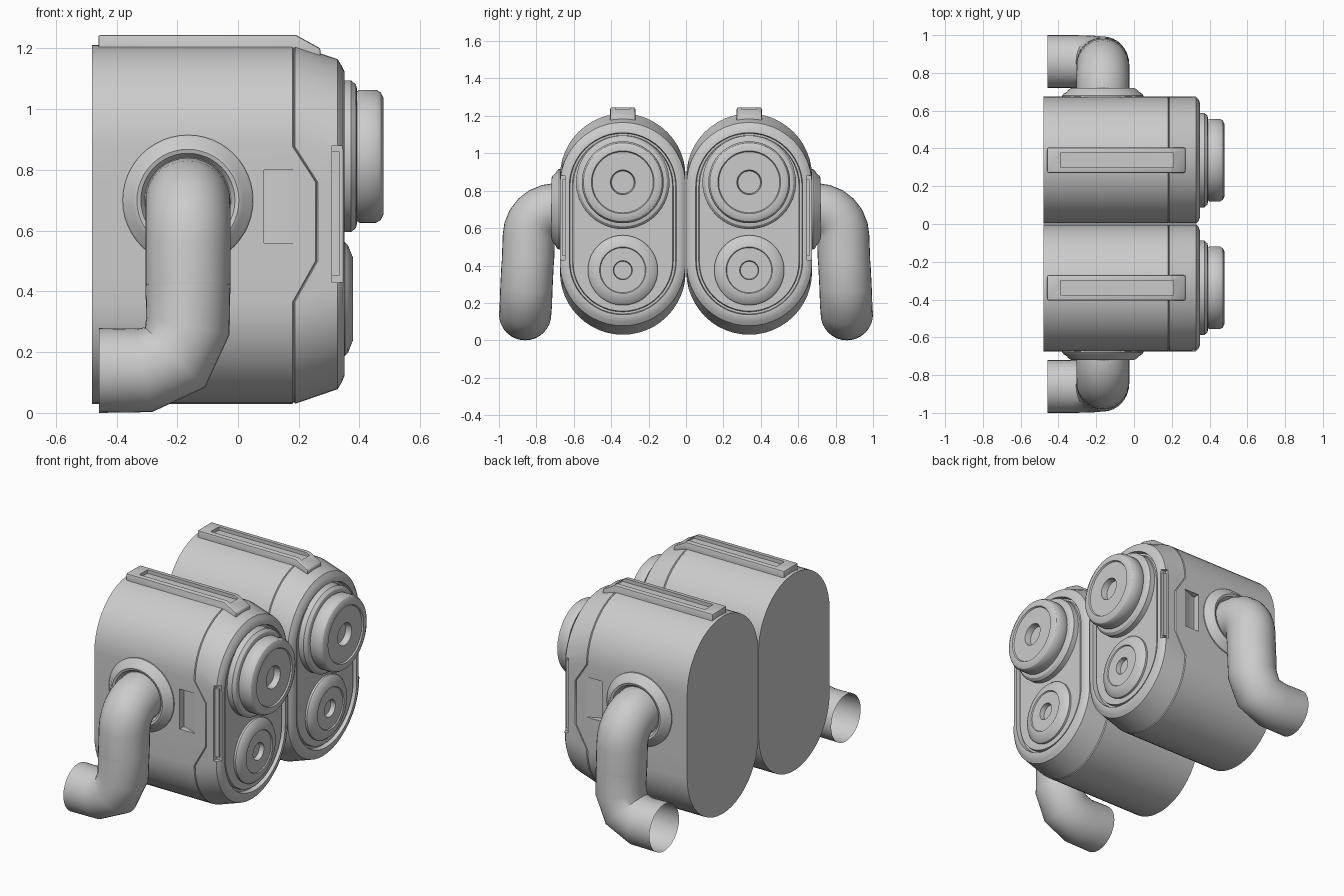
import bpy, bmesh
from math import sin, cos, pi, radians
from mathutils import Vector

if "Cube" in bpy.data.objects:
    bpy.data.objects.remove(bpy.data.objects["Cube"])

CY = 0.338   # y centre of one housing; everything is mirrored across y = 0


def make(name, bm):
    bmesh.ops.recalc_face_normals(bm, faces=bm.faces)
    me = bpy.data.meshes.new(name)
    bm.to_mesh(me)
    bm.free()
    ob = bpy.data.objects.new(name, me)
    bpy.context.collection.objects.link(ob)
    return ob


def skin(name, rings, cap_start=True, cap_end=True):
    """Join equal rings of points with quads."""
    bm = bmesh.new()
    vs = [[bm.verts.new(p) for p in r] for r in rings]
    n = len(vs[0])
    for a, b in zip(vs, vs[1:]):
        for i in range(n):
            j = (i + 1) % n
            bm.faces.new((a[i], a[j], b[j], b[i]))
    if cap_start:
        bm.faces.new(vs[0][::-1])
    if cap_end:
        bm.faces.new(vs[-1])
    return make(name, bm)


def revolve(name, profile, origin, axis, n=48, caps=(True, True)):
    """Profile of (distance along axis, radius) around the X or Y axis."""
    rings = []
    for d, r in profile:
        ring = []
        for i in range(n):
            a = 2 * pi * i / n
            u, v = r * cos(a), r * sin(a)
            off = (d, u, v) if axis == 'X' else (u, d, v)
            ring.append(Vector(origin) + Vector(off))
        rings.append(ring)
    return skin(name, rings, *caps)


def tube(name, path, side, r, n=32):
    """Open tube along a path that bends around the fixed side vector."""
    pts = [Vector(p) for p in path]
    side = Vector(side)
    rings = []
    for i, p in enumerate(pts):
        d1 = (p - pts[i - 1]).normalized() if i else Vector()
        d2 = (pts[i + 1] - p).normalized() if i < len(pts) - 1 else Vector()
        t = d1 + d2
        t = (t - side * t.dot(side)).normalized()
        up = side.cross(t)
        rings.append([p + r * (side * cos(a) + up * sin(a))
                      for a in (2 * pi * k / n for k in range(n))])
    return skin(name, rings, False, False)


def prism(name, outline, plane, lo, hi):
    """Extrude a 2D outline: plane 'XZ' along y, 'XY' along z."""
    def put(p, d):
        return (p[0], d, p[1]) if plane == 'XZ' else (p[0], p[1], d)
    return skin(name, [[put(p, lo) for p in outline], [put(p, hi) for p in outline]])


def box(name, x, y, z):
    return prism(name, [(x[0], z[0]), (x[1], z[0]), (x[1], z[1]), (x[0], z[1])], 'XZ', *y)


def apply_mod(ob, mod):
    bpy.context.view_layer.objects.active = ob
    bpy.ops.object.modifier_apply(modifier=mod.name)


def cut(ob, cutter):
    m = ob.modifiers.new("cut", 'BOOLEAN')
    m.operation, m.solver, m.object = 'DIFFERENCE', 'EXACT', cutter
    cutter.hide_render = True
    apply_mod(ob, m)
    bpy.data.objects.remove(cutter)


def finish(ob, angle=32):
    m = ob.modifiers.new("mirror", 'MIRROR')
    m.use_axis = (False, True, False)
    m.use_clip = m.use_mirror_merge = False
    apply_mod(ob, m)
    bpy.ops.object.select_all(action='DESELECT')
    ob.select_set(True)
    bpy.context.view_layer.objects.active = ob
    bpy.ops.object.shade_smooth_by_angle(angle=radians(angle))


def stadium(x, hw, top, bottom, jog=0.0, n=24):
    """Upright rounded slot; jog pushes the middle of the straight sides along x."""
    zt, zb = top - hw, bottom + hw
    arc = [(x, CY + hw * cos(pi * i / n), zt + hw * sin(pi * i / n)) for i in range(n + 1)]
    low = [(x, CY - hw * cos(pi * i / n), zb - hw * sin(pi * i / n)) for i in range(n + 1)]
    left = [(x + jog, CY - hw, 0.76), (x + jog, CY - hw, 0.50)]
    right = [(x + jog, CY + hw, 0.50), (x + jog, CY + hw, 0.76)]
    return arc + left + low + right


# Housing: shell, stepped seam groove, tapered front cap, recessed panel
housing = skin("housing", [
    stadium(-0.48, 0.336, 1.212, 0.03),
    stadium(0.180, 0.336, 1.212, 0.03, 0.075),
    stadium(0.184, 0.329, 1.205, 0.037, 0.075),
    stadium(0.188, 0.336, 1.212, 0.03, 0.075),
    stadium(0.328, 0.336, 1.165, 0.078),
    stadium(0.340, 0.325, 1.145, 0.098),
    stadium(0.350, 0.302, 1.125, 0.120),
    stadium(0.350, 0.286, 1.110, 0.137),
    stadium(0.322, 0.282, 1.106, 0.141),
    stadium(0.322, 0.270, 1.096, 0.152),
    stadium(0.340, 0.266, 1.092, 0.156)])
# Side pocket with a ramped floor, and the slot in the cap's outer rim
cut(housing, prism("pocket_cutter", [(0.085, 0.72), (0.085, 0.635), (0.10, 0.635),
                                     (0.188, 0.672), (0.188, 0.72)], 'XY', 0.56, 0.80))
cut(housing, box("slot_cutter", (0.31, 0.40), (0.648, 0.72), (0.43, 0.88)))
finish(housing)

# Slim bar inside the rim slot
finish(box("rim_bar", (0.30, 0.335), (0.63, 0.66), (0.45, 0.86)))

# Upper large lens
finish(revolve("large_lens", [
    (0.31, 0.250), (0.372, 0.250), (0.388, 0.236), (0.392, 0.222), (0.392, 0.214),
    (0.400, 0.219), (0.455, 0.219), (0.470, 0.210), (0.479, 0.192), (0.479, 0.168),
    (0.471, 0.163), (0.471, 0.066), (0.435, 0.060)], (0, CY, 0.845), 'X', 64))

# Lower small lens
finish(revolve("small_lens", [
    (0.31, 0.187), (0.352, 0.187), (0.362, 0.178), (0.379, 0.135), (0.379, 0.124),
    (0.373, 0.120), (0.373, 0.051), (0.345, 0.047)], (0, CY, 0.375), 'X', 64))

# Top rail with a shallow channel
rail = prism("top_rail", [(-0.46, 1.17), (-0.46, 1.245), (0.19, 1.245), (0.272, 1.200),
                          (0.272, 1.165)], 'XZ', CY - 0.067, CY + 0.067)
bev = rail.modifiers.new("bevel", 'BEVEL')
bev.width, bev.segments = 0.008, 2
apply_mod(rail, bev)
cut(rail, box("channel_cutter", (-0.39, 0.21), (CY - 0.038, CY + 0.038), (1.224, 1.30)))
finish(rail)

# Pipe collar on the outer side
finish(revolve("pipe_collar", [
    (0.64, 0.215), (0.680, 0.215), (0.690, 0.207), (0.700, 0.190), (0.713, 0.180),
    (0.719, 0.168), (0.715, 0.155), (0.695, 0.142)], (-0.165, 0, 0.70), 'Y', 48))

# Upper pipe: out of the collar and down
R = 0.143
upper = [(-0.165, 0.65, 0.70)]
upper += [(-0.165, 0.697 + R * sin(a), 0.557 + R * cos(a)) for a in (pi / 2 * k / 6 for k in range(7))]
upper += [(-0.165, 0.845, 0.425)]
finish(tube("upper_pipe", upper, (1, 0, 0), 0.14))

# Lower pipe: coarse elbow turning to the back, open end
R = 0.145
lower = [(-0.165, 0.846, 0.424)]
lower += [(-0.31 + R * cos(a), 0.853 + 0.004 * k, 0.285 - R * sin(a))
          for k, a in ((0, 0), (0.9, pi / 4), (1.75, pi / 2))]
lower += [(-0.458, 0.86, 0.14)]
finish(tube("lower_pipe", lower, (0, 1, 0), 0.14), 46)

# Small joint ring where the two pipes meet
finish(tube("pipe_joint", [(-0.165, 0.8455, 0.432), (-0.165, 0.8455, 0.418)], (1, 0, 0), 0.1385))
